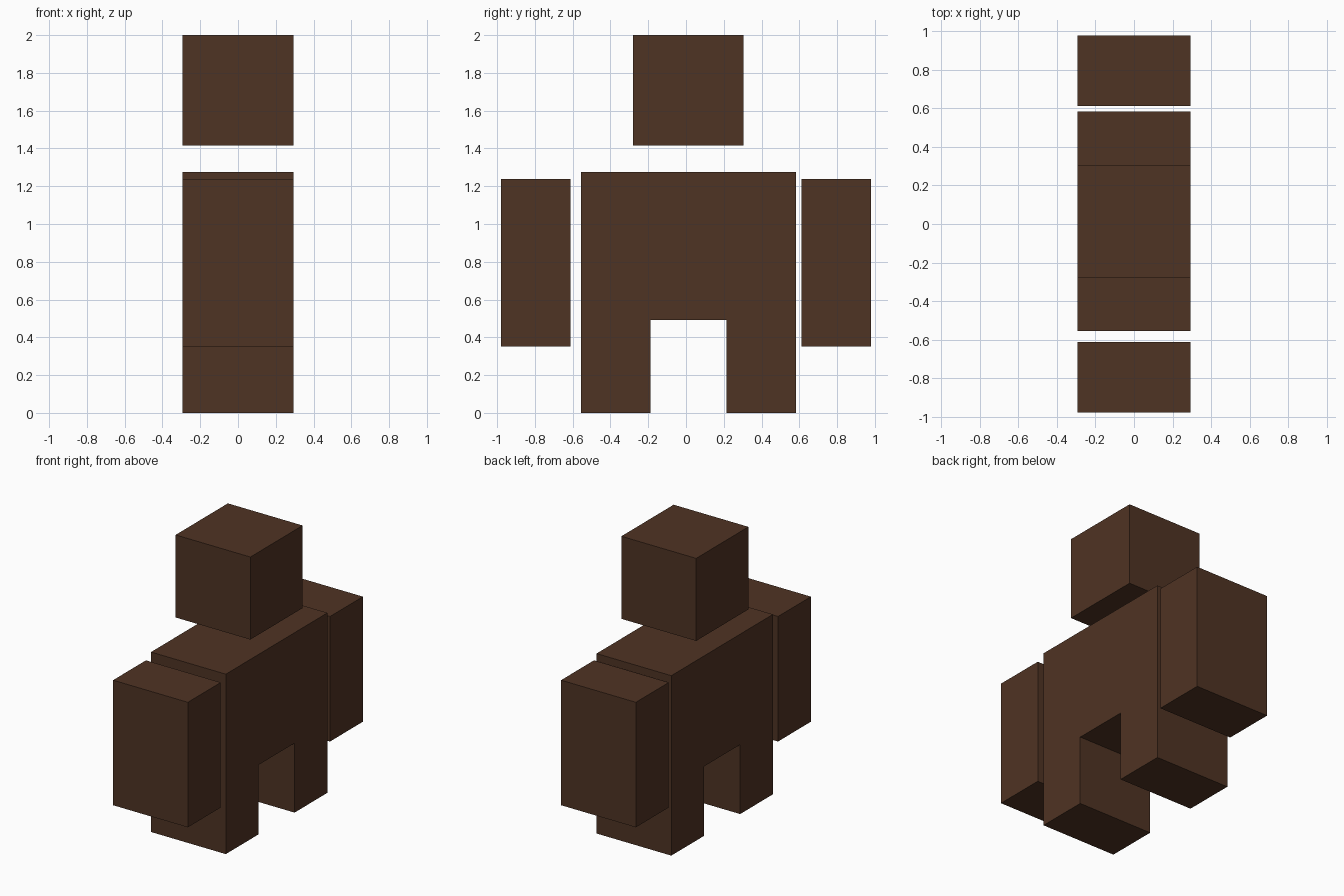
import bpy
import bmesh

if "Cube" in bpy.data.objects:
    bpy.data.objects.remove(bpy.data.objects["Cube"])

HALF_WIDTH = 0.293  # all parts share the same depth along x

brown = bpy.data.materials.new("dark_brown")
brown.diffuse_color = (0.078, 0.033, 0.017, 1.0)
brown.use_nodes = True
brown.node_tree.nodes["Principled BSDF"].inputs["Base Color"].default_value = brown.diffuse_color


def extruded_part(name, profile):
    """Extrude a closed (y, z) outline across the full width in x."""
    bm = bmesh.new()
    face = bm.faces.new([bm.verts.new((-HALF_WIDTH, y, z)) for y, z in profile])
    result = bmesh.ops.extrude_face_region(bm, geom=[face])
    verts = [v for v in result["geom"] if isinstance(v, bmesh.types.BMVert)]
    bmesh.ops.translate(bm, verts=verts, vec=(2 * HALF_WIDTH, 0, 0))
    bmesh.ops.recalc_face_normals(bm, faces=bm.faces)
    mesh = bpy.data.meshes.new(name)
    bm.to_mesh(mesh)
    bm.free()
    mesh.materials.append(brown)
    obj = bpy.data.objects.new(name, mesh)
    bpy.context.collection.objects.link(obj)
    return obj


def block(name, y0, y1, z0, z1):
    return extruded_part(name, [(y0, z0), (y1, z0), (y1, z1), (y0, z1)])


# Torso and both legs as one arch-shaped body
extruded_part("body_with_legs", [
    (-0.555, 0), (-0.188, 0), (-0.188, 0.492), (0.215, 0.492),
    (0.215, 0), (0.583, 0), (0.583, 1.275), (-0.555, 1.275),
])

# Floating head
block("head", -0.28, 0.305, 1.415, 2.0)

# Floating arms on either side of the body
block("front_arm", -0.98, -0.612, 0.352, 1.238)
block("back_arm", 0.612, 0.98, 0.352, 1.238)
